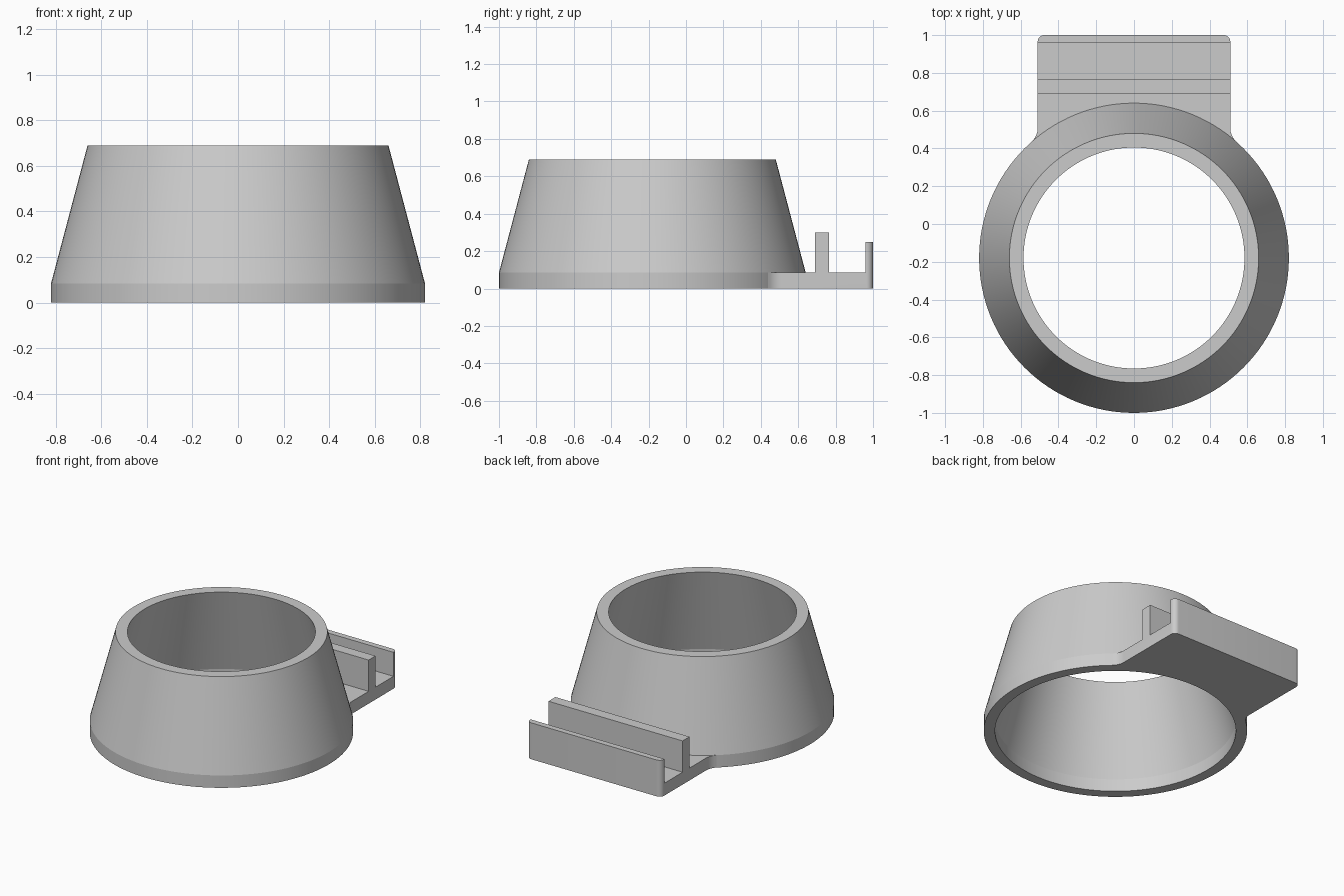
import bpy, bmesh, math
from mathutils import Vector

cube = bpy.data.objects.get("Cube")
if cube:
    bpy.data.objects.remove(cube, do_unlink=True)

grey = bpy.data.materials.new("plain grey")
grey.use_nodes = True
colour = (0.6, 0.6, 0.6, 1)
grey.diffuse_color = colour
grey.node_tree.nodes["Principled BSDF"].inputs["Base Color"].default_value = colour

CENTRE_Y = -0.18   # ring axis
R = 0.82           # ring base radius
BASE = 0.085       # thickness of base band and plate


def finish(name, bm):
    bmesh.ops.recalc_face_normals(bm, faces=bm.faces)
    mesh = bpy.data.meshes.new(name)
    bm.to_mesh(mesh)
    bm.free()
    mesh.materials.append(grey)
    obj = bpy.data.objects.new(name, mesh)
    bpy.context.collection.objects.link(obj)
    return obj


def prism(name, points, depth):
    bm = bmesh.new()
    face = bm.faces.new([bm.verts.new(p) for p in points])
    made = bmesh.ops.extrude_face_region(bm, geom=[face])["geom"]
    bmesh.ops.translate(bm, vec=depth, verts=[v for v in made if isinstance(v, bmesh.types.BMVert)])
    return finish(name, bm)


def arc(cx, cy, r, a0, a1, n):
    return [(cx + r * math.cos(a0 + (a1 - a0) * i / n),
             cy + r * math.sin(a0 + (a1 - a0) * i / n)) for i in range(n + 1)]


def smooth(obj):
    bpy.ops.object.select_all(action='DESELECT')
    obj.select_set(True)
    bpy.context.view_layer.objects.active = obj
    bpy.ops.object.shade_smooth_by_angle(angle=math.radians(12))


# Tapered hollow ring: spin a closed wall section
section = [(0.75, 0), (R, 0), (R, BASE), (0.66, 0.69), (0.585, 0.69), (0.75, BASE)]
bm = bmesh.new()
verts = [bm.verts.new((r, CENTRE_Y, z)) for r, z in section]
edges = [bm.edges.new((verts[i - 1], verts[i])) for i in range(len(verts))]
bmesh.ops.spin(bm, geom=verts + edges, cent=(0, CENTRE_Y, 0), axis=(0, 0, 1),
               angle=2 * math.pi, steps=128, use_merge=True)
bmesh.ops.remove_doubles(bm, verts=bm.verts, dist=0.0001)
smooth(finish("tapered_ring", bm))

# Bracket plan: fillets into the ring, straight sides, rounded back corners
HALF, FILLET, CORNER = 0.51, 0.10, 0.035
fx = HALF + FILLET
fy = CENTRE_Y + math.sqrt((R + FILLET) ** 2 - fx ** 2)
touch = math.atan2(fy - CENTRE_Y, fx)
side = arc(fx, fy, FILLET, touch + math.pi, math.pi, 8)
side[0] = tuple(Vector(side[0]) - Vector((math.cos(touch), math.sin(touch))) * 0.002)
side += arc(HALF - CORNER, 1 - CORNER, CORNER, 0, math.pi / 2, 8)
plan = side + [(-x, y) for x, y in reversed(side)]
plan += arc(0, CENTRE_Y, R - 0.02, math.pi - touch, touch, 40)
bracket = prism("clip_bracket", [(x, y, -0.2) for x, y in plan], (0, 0, 1))

# Side profile: floor plate, middle rib and back wall
profile = [(0.2, 0), (1.2, 0), (1.2, 0.25), (0.96, 0.25), (0.96, BASE), (0.765, BASE),
           (0.765, 0.30), (0.69, 0.30), (0.69, BASE), (0.2, BASE)]
cutter = prism("profile_cutter", [(-0.8, y, z) for y, z in profile], (1.6, 0, 0))
cutter.hide_render = True

mod = bracket.modifiers.new("shape", 'BOOLEAN')
mod.operation = 'INTERSECT'
mod.solver = 'EXACT'
mod.object = cutter
bpy.context.view_layer.objects.active = bracket
bpy.ops.object.modifier_apply(modifier=mod.name)
bpy.data.objects.remove(cutter, do_unlink=True)
smooth(bracket)
